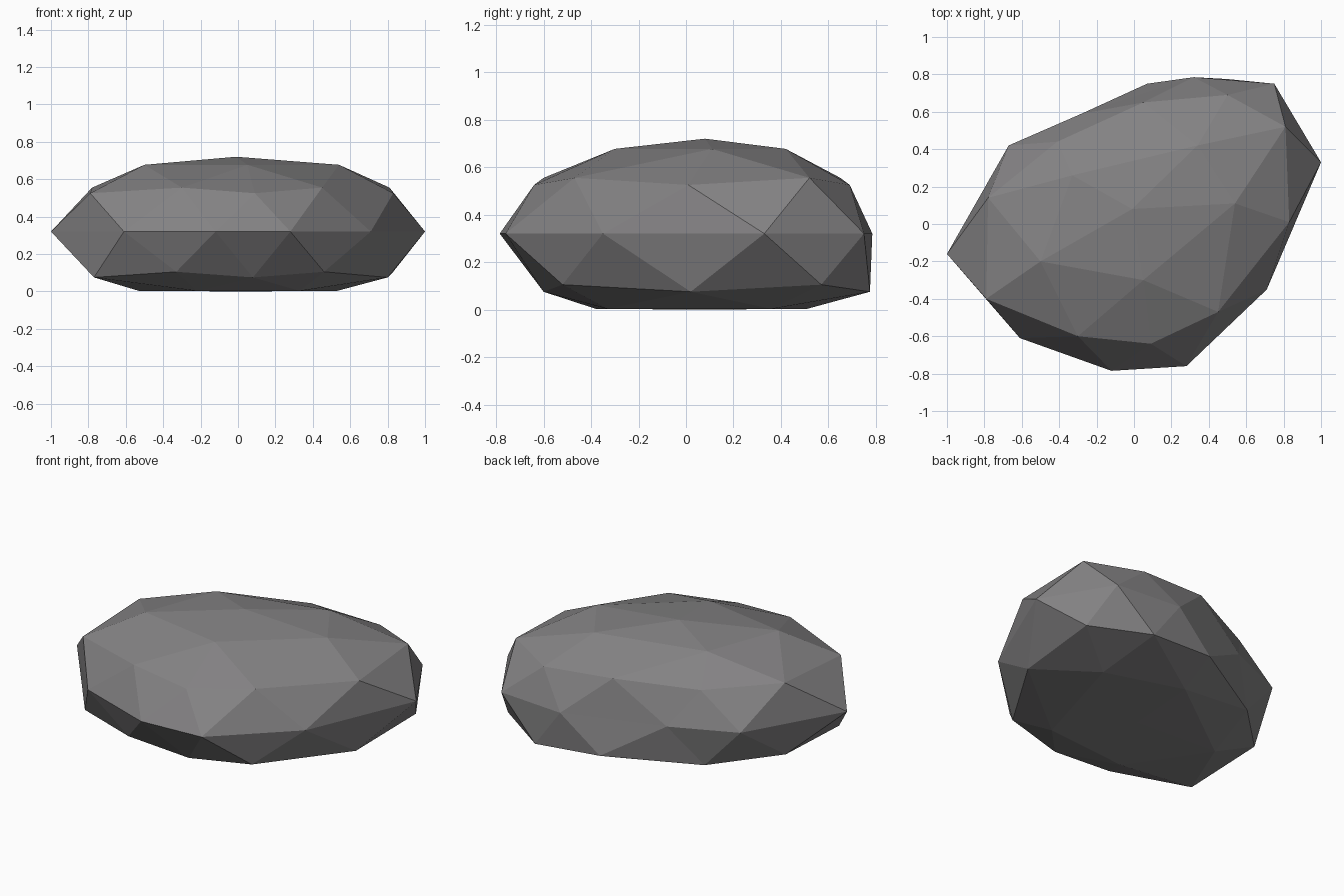
import bpy, bmesh, math

if "Cube" in bpy.data.objects:
    bpy.data.objects.remove(bpy.data.objects["Cube"])

# Plan outlines of each level, counter-clockwise starting near +x
CROWN = [(.54, .11), (.34, .42), (-.33, .26), (-.50, -.20), (.05, -.30)]
SHOULDER = [(.83, .01), (.81, .52), (.50, .69), (.05, .65), (-.41, .44),
            (-.78, .14), (-.79, -.40), (-.30, -.60), (.09, -.64), (.45, -.47)]
WAIST = [(1.0, .33), (.75, .75), (.32, .785), (-.28, .59), (-.67, .42),
         (-1.0, -.16), (-.61, -.61), (-.12, -.785), (.28, -.76), (.71, -.35)]
FOOT = [(.80, .02), (.83, .57), (.50, .775), (.07, .75), (-.45, .46),
        (-.78, .13), (-.77, -.41), (-.33, -.61), (.08, -.60), (.46, -.52)]
BASE = [(.53, .36), (.05, .51), (-.53, .08), (-.22, -.38), (.33, -.33)]


def ring_point(ring, angle, start):
    """Pick the outline point whose sector holds this angle (degrees)."""
    step = 360 / len(ring)
    return ring[round((angle - start) / step) % len(ring)]


# Boulder: an icosphere whose levels are moved to the measured outlines
bm = bmesh.new()
bmesh.ops.create_icosphere(bm, subdivisions=2, radius=1)
for v in bm.verts:
    x, y, z = v.co
    a = math.degrees(math.atan2(y, x))
    if z > .95:
        v.co = (-.01, .08, .72)
    elif z > .7:
        v.co = (*ring_point(CROWN, a, 0), .677)
    elif z > .2:
        v.co = (*ring_point(SHOULDER, a, 0), .555 if z > .49 else .525)
    elif z > -.2:
        v.co = (*ring_point(WAIST, a, 18), .32)
    elif z > -.7:
        v.co = (*ring_point(FOOT, a, 0), .075 if z < -.49 else .105)
    elif z > -.95:
        v.co = (*ring_point(BASE, a, 36), .003)
    else:
        v.co = (.02, .05, 0)
bmesh.ops.recalc_face_normals(bm, faces=bm.faces)

mesh = bpy.data.meshes.new("boulder")
bm.to_mesh(mesh)
bm.free()
stone = bpy.data.materials.new("stone grey")
stone.diffuse_color = (.23, .225, .23, 1)
stone.use_nodes = True
stone.node_tree.nodes["Principled BSDF"].inputs["Base Color"].default_value = stone.diffuse_color
mesh.materials.append(stone)
bpy.context.collection.objects.link(bpy.data.objects.new("boulder", mesh))
